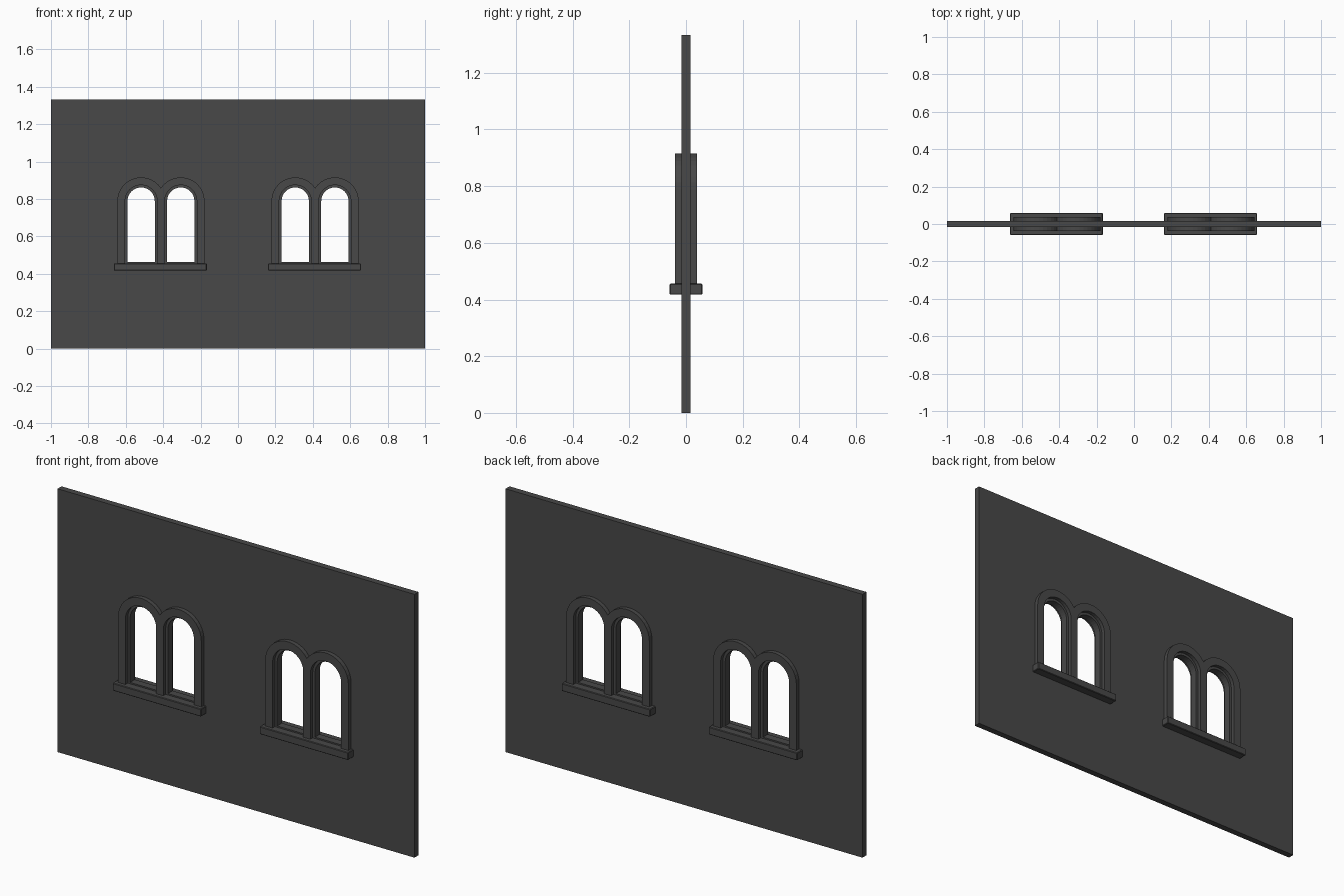
import bpy, bmesh, math
from mathutils import Matrix

if "Cube" in bpy.data.objects:
    bpy.data.objects.remove(bpy.data.objects["Cube"])

SPRING = 0.789   # height where the arches start
ARCH = 0.106     # arch centre offset from window centre
CENTRES = {"left": -0.412, "right": 0.412}

# Dark charcoal finish for every part
dark = bpy.data.materials.new("charcoal")
dark.diffuse_color = (0.065, 0.065, 0.065, 1)
dark.use_nodes = True
dark.node_tree.nodes["Principled BSDF"].inputs["Base Color"].default_value = dark.diffuse_color


def arch(cx, r, bottom, n=16):
    """Round-headed opening outline in (x, z)."""
    pts = [(cx + r * math.cos(math.pi * i / n), SPRING + r * math.sin(math.pi * i / n))
           for i in range(n + 1)]
    return [(cx + r, bottom)] + pts + [(cx - r, bottom)]


def twin_arch(cx, r, bottom, n=14):
    """Outline of two merged arches with a notch between them."""
    end = math.pi - math.acos(ARCH / r)
    half = [(ARCH + r * math.cos(end * i / n), SPRING + r * math.sin(end * i / n))
            for i in range(n + 1)]
    half = [(ARCH + r, bottom)] + half
    other = [(-x, z) for x, z in reversed(half[:-1])]
    return [(cx + x, z) for x, z in half + other]


def slab(name, outlines, depth):
    """Extrude filled outlines (inner ones become holes) symmetrically along y."""
    cu = bpy.data.curves.new(name, 'CURVE')
    cu.dimensions = '2D'
    cu.fill_mode = 'BOTH'
    cu.extrude = depth
    for pts in outlines:
        sp = cu.splines.new('POLY')
        sp.points.add(len(pts) - 1)
        for p, (x, z) in zip(sp.points, pts):
            p.co = (x, z, 0, 1)
        sp.use_cyclic_u = True
    tmp = bpy.data.objects.new(name + "_outline", cu)
    bpy.context.collection.objects.link(tmp)
    bpy.context.view_layer.update()
    me = bpy.data.meshes.new_from_object(tmp.evaluated_get(bpy.context.evaluated_depsgraph_get()))
    bpy.data.objects.remove(tmp)
    me.transform(Matrix.Rotation(math.pi / 2, 4, 'X'))
    bm = bmesh.new()
    bm.from_mesh(me)
    bmesh.ops.remove_doubles(bm, verts=bm.verts, dist=1e-5)
    bmesh.ops.recalc_face_normals(bm, faces=bm.faces)
    for f in bm.faces:
        f.smooth = False
        f.material_index = 0
    bm.to_mesh(me)
    bm.free()
    me.name = name
    me.materials.clear()
    me.materials.append(dark)
    ob = bpy.data.objects.new(name, me)
    bpy.context.collection.objects.link(ob)
    return ob


def rect(x0, x1, z0, z1):
    return [(x0, z0), (x1, z0), (x1, z1), (x0, z1)]


# Wall with four arched holes
holes = [arch(c + s * ARCH, 0.08, 0.45) for c in CENTRES.values() for s in (-1, 1)]
slab("wall", [rect(-1, 1, 0, 1.333)] + holes, 0.016)

for side, c in CENTRES.items():
    # Raised surround with central mullion
    slab(side + "_surround",
         [twin_arch(c, 0.127, 0.440)] + [arch(c + s * ARCH, 0.086, 0.448) for s in (-1, 1)],
         0.038)
    # Recessed inner frames
    for s, tag in ((-1, "a"), (1, "b")):
        cx = c + s * ARCH
        slab(f"{side}_inner_frame_{tag}",
             [arch(cx, 0.088, 0.445), arch(cx, 0.073, 0.463)], 0.019)
    # Projecting sill
    sx = c - 0.003
    sill = slab(side + "_sill", [rect(sx - 0.248, sx + 0.248, 0.417, 0.456)], 0.058)
    bev = sill.modifiers.new("soft_edges", 'BEVEL')
    bev.width = 0.003
    bev.segments = 1
